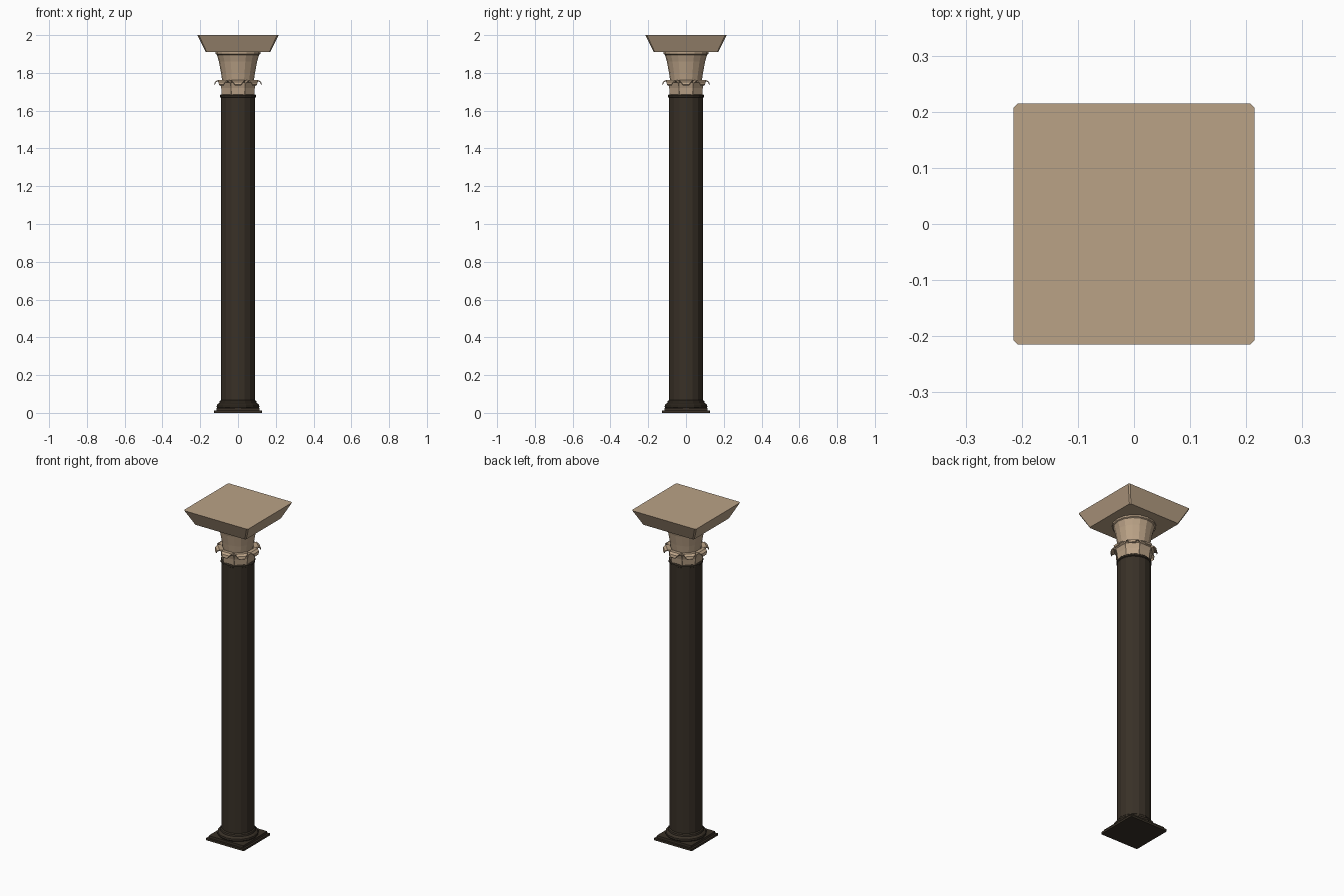
import bpy, bmesh, math
from mathutils import Matrix

if "Cube" in bpy.data.objects:
    bpy.data.objects.remove(bpy.data.objects["Cube"])

def material(name, col):
    m = bpy.data.materials.new(name)
    m.diffuse_color = (*col, 1)
    m.use_nodes = True
    m.node_tree.nodes["Principled BSDF"].inputs["Base Color"].default_value = m.diffuse_color
    return m

STONE = material("tan stone", (0.49, 0.36, 0.24))
DARK = material("dark brown stone", (0.040, 0.030, 0.020))

def finish(bm, name, mat):
    bmesh.ops.recalc_face_normals(bm, faces=bm.faces[:])
    me = bpy.data.meshes.new(name)
    bm.to_mesh(me)
    bm.free()
    me.materials.append(mat)
    ob = bpy.data.objects.new(name, me)
    bpy.context.collection.objects.link(ob)
    return ob

def loft(name, rings, mat):
    """Skin a stack of equal-length point rings and cap both ends."""
    bm = bmesh.new()
    vs = [[bm.verts.new(p) for p in r] for r in rings]
    n = len(vs[0])
    for a, b in zip(vs, vs[1:]):
        for i in range(n):
            j = (i + 1) % n
            bm.faces.new((a[i], a[j], b[j], b[i]))
    bm.faces.new(vs[0][::-1])
    bm.faces.new(vs[-1])
    return finish(bm, name, mat)

def lathe(name, profile, mat, n=16):
    return loft(name, [[(r * math.cos(2 * math.pi * i / n), r * math.sin(2 * math.pi * i / n), z)
                        for i in range(n)] for r, z in profile], mat)

def square(h, c, z):
    """Square ring of half width h with corners cut by c."""
    k = h - c
    return [(x, y, z) for x, y in ((h, -k), (h, k), (k, h), (-k, h),
                                   (-h, k), (-h, -k), (-k, -h), (k, -h))]

# Square stepped plinth
loft("plinth_plate", [square(0.126, 0.002, 0), square(0.126, 0.002, 0.012)], DARK)
loft("plinth_step", [square(0.115, 0.002, 0.012), square(0.115, 0.002, 0.026)], DARK)

# Round base moulding, shaft and neck ring
lathe("base_moulding", [(0.108, 0.024), (0.113, 0.032), (0.112, 0.042), (0.106, 0.048),
                        (0.099, 0.052), (0.097, 0.062), (0.09, 0.068)], DARK)
lathe("shaft", [(0.091, 0.05), (0.091, 1.68)], DARK)
lathe("neck_ring", [(0.09, 1.668), (0.096, 1.672), (0.096, 1.681), (0.09, 1.686)], DARK)

# Capital bell with a small lip
lathe("capital_bell", [(0.078, 1.68), (0.083, 1.75), (0.09, 1.80), (0.101, 1.86),
                       (0.112, 1.896), (0.119, 1.90), (0.119, 1.91)], STONE)

# Eight leaves that rise around the bell and curl outward
LEAF = [(0.086, 1.684, 0.034), (0.089, 1.725, 0.037), (0.096, 1.752, 0.037),
        (0.108, 1.760, 0.034), (0.119, 1.752, 0.026), (0.122, 1.738, 0.016)]
INNER = [(0.074, 1.684), (0.076, 1.735), (0.084, 1.764),
         (0.108, 1.766), (0.122, 1.757), (0.126, 1.742)]
bm = bmesh.new()
for k in range(8):
    rot = Matrix.Rotation(k * math.pi / 4, 4, 'Z')
    rings = []
    for (r, z, w), (ri, zi) in zip(LEAF, INNER):
        # underside drops slightly below the curled top surface
        pts = [(r, -w, z - 0.004), (r, w, z - 0.004), (ri, w, zi - 0.004), (ri, -w, zi - 0.004)]
        rings.append([bm.verts.new(rot @ Matrix.Translation(p).translation) for p in pts])
    for a, b in zip(rings, rings[1:]):
        for i in range(4):
            j = (i + 1) % 4
            bm.faces.new((a[i], a[j], b[j], b[i]))
    bm.faces.new(rings[0][::-1])
    bm.faces.new(rings[-1])
finish(bm, "capital_leaves", STONE)

# Flared square abacus with cut corners
loft("abacus", [square(0.171, 0.006, 1.91), square(0.215, 0.008, 2.0)], STONE)
